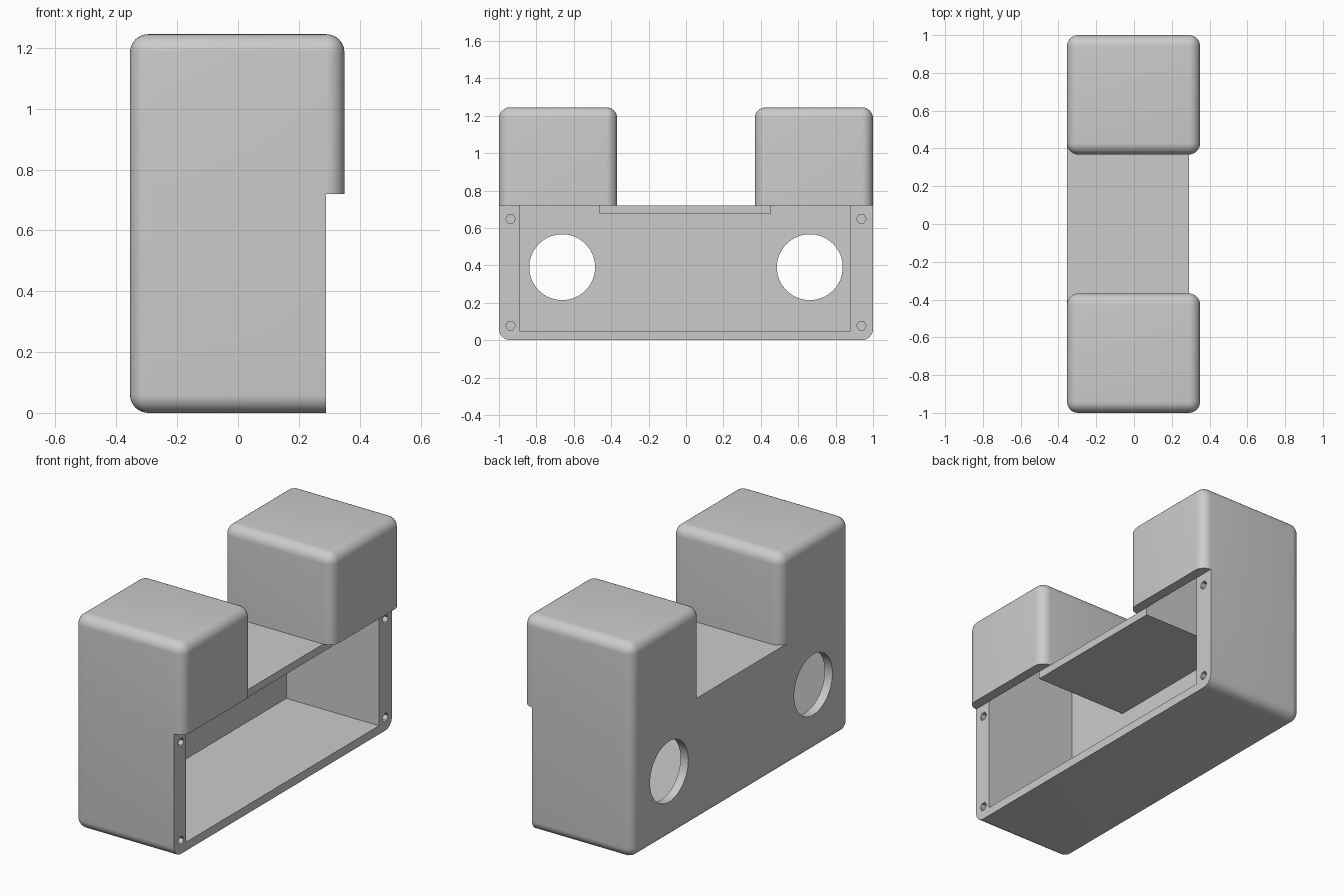
import bpy, bmesh, math
from mathutils import Matrix, Vector

if "Cube" in bpy.data.objects:
    bpy.data.objects.remove(bpy.data.objects["Cube"])

X0, X1, XT = -0.355, 0.29, 0.35      # back, open front, tower overhang
ZB, ZT = 0.72, 1.245                 # body top, tower top
GAP, R = 0.368, 0.06                 # half gap between towers, edge radius

grey = bpy.data.materials.new("light grey")
grey.diffuse_color = (0.6, 0.6, 0.6, 1)
grey.use_nodes = True
grey.node_tree.nodes["Principled BSDF"].inputs["Base Color"].default_value = grey.diffuse_color


def finish(name, bm):
    mesh = bpy.data.meshes.new(name)
    bm.to_mesh(mesh)
    bm.free()
    mesh.materials.append(grey)
    ob = bpy.data.objects.new(name, mesh)
    bpy.context.collection.objects.link(ob)
    return ob


def box(name, lo, hi, rounded=None):
    """Box between two corners; rounded(midpoint, direction) picks edges to round."""
    lo, hi = Vector(lo), Vector(hi)
    bm = bmesh.new()
    bmesh.ops.create_cube(bm, size=1)
    for v in bm.verts:
        v.co = (lo + hi) / 2 + v.co * (hi - lo)
    if rounded:
        edges = [e for e in bm.edges
                 if rounded((e.verts[0].co + e.verts[1].co) / 2,
                            e.verts[1].co - e.verts[0].co)]
        bmesh.ops.bevel(bm, geom=edges, offset=R, segments=8, profile=0.5,
                        affect='EDGES')
    return finish(name, bm)


def rod(name, x0, x1, y, z, radius, sides):
    """Cylinder lying along x."""
    bm = bmesh.new()
    bmesh.ops.create_cone(
        bm, cap_ends=True, segments=sides, radius1=radius, radius2=radius,
        depth=x1 - x0,
        matrix=Matrix.Translation(((x0 + x1) / 2, y, z))
        @ Matrix.Rotation(math.pi / 2, 4, 'Y'))
    return finish(name, bm)


def combine(target, tool, operation):
    mod = target.modifiers.new("combine", 'BOOLEAN')
    mod.operation, mod.object, mod.solver = operation, tool, 'EXACT'
    bpy.context.view_layer.objects.active = target
    bpy.ops.object.modifier_apply(modifier=mod.name)
    bpy.data.objects.remove(tool)


# Lower body: rounded at the back corners and underneath, square at the open face
case = box("case", (X0, -1, 0), (X1, 1, ZB),
           lambda m, d: (abs(d.z) > 0.1 and m.x < 0) or (m.z < 0.01 and m.x < X1 - 0.01))

# Two towers overhanging the open face
for s in (-1, 1):
    ys = sorted((s * GAP, s))
    tower = box("tower", (X0, ys[0], ZB), (XT, ys[1], ZT),
                lambda m, d: abs(d.z) > 0.1 or m.z > ZT - 0.01)
    combine(case, tower, 'UNION')

# Main cavity under the middle plate, open at the front
combine(case, box("cavity", (-0.305, -0.89, 0.05), (X1 + 0.2, 0.88, 0.675)), 'DIFFERENCE')

for s in (-1, 1):
    # Cavity rising into each tower behind its front wall
    ys = sorted((s * 0.458 - 0.005, s * 0.885 - 0.005))
    combine(case, box("tower_cavity", (-0.305, ys[0], 0.6), (X1, ys[1], 1.195)), 'DIFFERENCE')
    # Round port through the back wall
    combine(case, rod("port", -0.5, -0.2, s * 0.662, 0.39, 0.176, 64), 'DIFFERENCE')
    # Screw holes in the front rim
    for z in (0.077, 0.648):
        combine(case, rod("screw_hole", X1 - 0.1, X1 + 0.02, s * 0.938, z, 0.026, 6),
                'DIFFERENCE')

bpy.ops.object.select_all(action='DESELECT')
case.select_set(True)
bpy.context.view_layer.objects.active = case
bpy.ops.object.shade_smooth_by_angle(angle=math.radians(30))
